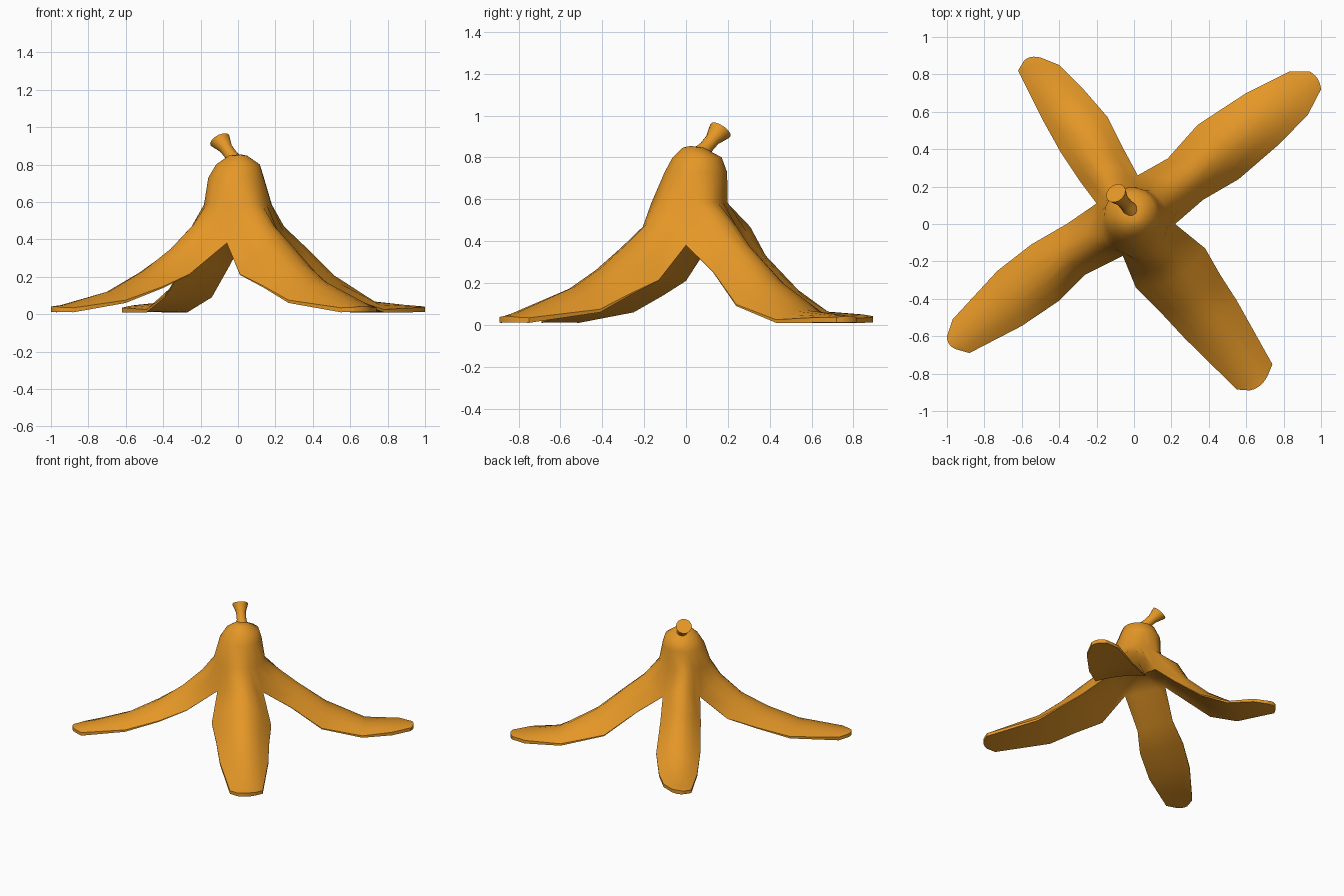
import bpy, bmesh, math
from mathutils import Vector

if "Cube" in bpy.data.objects:
    bpy.data.objects.remove(bpy.data.objects["Cube"])

peel_mat = bpy.data.materials.new("banana orange")
peel_mat.diffuse_color = (0.78, 0.31, 0.02, 1)
peel_mat.use_nodes = True
peel_mat.node_tree.nodes["Principled BSDF"].inputs["Base Color"].default_value = peel_mat.diffuse_color


def finish(name, bm, angle):
    me = bpy.data.meshes.new(name)
    bm.to_mesh(me)
    bm.free()
    me.materials.append(peel_mat)
    ob = bpy.data.objects.new(name, me)
    bpy.context.collection.objects.link(ob)
    bpy.ops.object.select_all(action='DESELECT')
    ob.select_set(True)
    bpy.context.view_layer.objects.active = ob
    bpy.ops.object.shade_smooth_by_angle(angle=math.radians(angle))


# Dome rings: centre x, centre y, z, radius
DOME = [(0.01, 0.02, 0.855, 0), (0, 0.035, 0.847, 0.05), (0, 0.053, 0.80, 0.118),
        (-0.01, 0.047, 0.73, 0.15), (0, 0.017, 0.585, 0.183)]

# Splits between the flaps, and edge heights of the back and front flaps
SPLITS = [(.22, 0), (.02, .26), (-.2, .11), (-.06, -.17)]
BACK, FRONT = [.25, .09, .01], [.21, .14, .06]

# Flaps: clockwise edge, counter-clockwise edge, ridge heights, edge heights
FLAPS = [
    ([(.37, .13), (.56, .24), (.78, .43), (.93, .585), (1, .72)],
     [(.18, .35), (.34, .53), (.60, .70), (.83, .815), (.94, .815)], [.385, .22, .07], BACK),
    ([(-.05, .39), (-.14, .57), (-.27, .72), (-.40, .85), (-.50, .89)],
     [(-.29, .23), (-.39, .38), (-.49, .56), (-.62, .82), (-.59, .87)], [.34, .175, .065], BACK),
    ([(-.36, 0), (-.55, -.11), (-.73, -.25), (-.97, -.51), (-1, -.60)],
     [(-.26, -.27), (-.40, -.41), (-.6, -.545), (-.88, -.69), (-.95, -.67)], [.35, .23, .125], FRONT),
    ([(.01, -.34), (.14, -.47), (.27, -.61), (.55, -.885), (.62, -.89)],
     [(.38, -.13), (.46, -.27), (.55, -.41), (.74, -.75), (.715, -.81)], [.385, .275, .185], FRONT),
]
CENTRE = Vector((0, 0.05))
COLS = 6

# Rows from split to tip: outward bulge of the ridge, thickness of the rim
BULGE = [.13, .06, .04, .02, .01, .015]
RIM = [0, .004, .008, .015, .024, .025]


def add_grid(bm, rows, flip=False):
    grid = [[bm.verts.new(p) for p in row] for row in rows]
    for a, b in zip(grid, grid[1:]):
        for i in range(len(a) - 1):
            f = (a[i], b[i], b[i + 1], a[i + 1])
            bm.faces.new(f[::-1] if flip else f)


# Peel: dome and four flaps as one skin, joined above the splits
bm = bmesh.new()
for n, (right, left, ridge, edge) in enumerate(FLAPS):
    right = [SPLITS[n]] + right
    left = [SPLITS[(n + 1) % 4]] + left
    ridge = [.48] + ridge + [.05, .042]
    edge = [.38] + edge + [.01, .012]
    axis = ((Vector(right[-1]) + Vector(left[-1])) / 2 - CENTRE).normalized()
    outer, inner = [], []
    for k in range(len(BULGE)):
        top, under = [], []
        low = edge[k] + RIM[k]
        inset = 1 if k == len(BULGE) - 1 else 0.15
        for i in range(COLS + 1):
            t = i / COLS
            arch = 1 - (2 * t - 1) ** 2
            mid = Vector(right[k]).lerp(Vector(left[k]), t)
            push = axis * BULGE[k] * arch
            top.append((mid + push).to_3d() + Vector((0, 0, low + (ridge[k] - low) * arch)))
            under.append((mid + push * inset).to_3d()
                         + Vector((0, 0, edge[k] + 0.12 * arch * (ridge[k] - low))))
        outer.append(top)
        inner.append(under)
    dirs = [(p.xy - CENTRE).normalized() for p in outer[0]]
    dome = [[Vector((cx + d.x * rad, cy + d.y * rad, z)) for d in dirs]
            for cx, cy, z, rad in DOME]
    add_grid(bm, dome + outer)
    # flat underside, closing to a shallow peak beneath the dome
    peak = [Vector((CENTRE.x, CENTRE.y, 0.47))] * (COLS + 1)
    add_grid(bm, [peak] + inner, True)
    # rim along both sides and round the tip
    add_grid(bm, [[r[0] for r in outer], [r[0] for r in inner]], True)
    add_grid(bm, [[r[-1] for r in outer], [r[-1] for r in inner]])
    add_grid(bm, [outer[-1], inner[-1]])
bmesh.ops.remove_doubles(bm, verts=bm.verts, dist=0.0005)
finish("peel", bm, 50)

# Stem: flared stub leaning to the back left; height along axis, radius
bm = bmesh.new()
STEM = [(0, .05), (.065, .034), (.115, .035), (.155, .05), (.175, .057)]
SIDES = 14
base, end = Vector((0, .055, .8)), Vector((-.097, .165, .93))
turn = Vector((-.55, .67, 1)).to_track_quat('Z', 'Y')
rings = []
for h, rad in STEM:
    c = base.lerp(end, h / STEM[-1][0])
    rings.append([bm.verts.new(c + turn @ Vector(
        (rad * math.cos(k * math.tau / SIDES), rad * math.sin(k * math.tau / SIDES), 0)))
        for k in range(SIDES)])
for a, b in zip(rings, rings[1:]):
    for k in range(SIDES):
        n = (k + 1) % SIDES
        bm.faces.new((a[k], a[n], b[n], b[k]))
bm.faces.new(rings[-1])
bm.faces.new(rings[0][::-1])
finish("stem", bm, 45)
